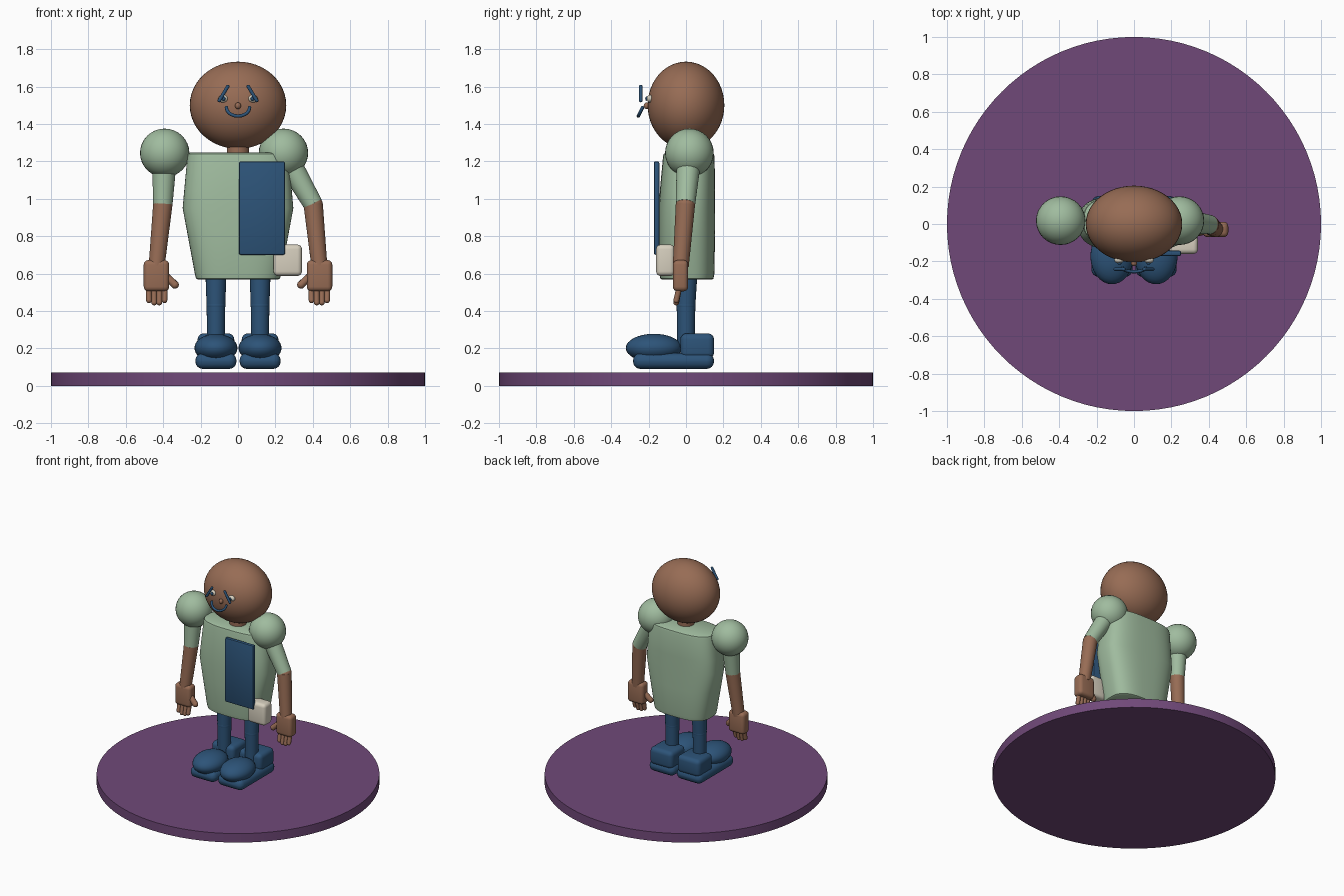
import bpy, bmesh, math
from mathutils import Vector

if "Cube" in bpy.data.objects:
    bpy.data.objects.remove(bpy.data.objects["Cube"])


def material(name, rgb):
    m = bpy.data.materials.new(name)
    m.diffuse_color = (*rgb, 1)
    m.use_nodes = True
    m.node_tree.nodes["Principled BSDF"].inputs["Base Color"].default_value = m.diffuse_color
    return m


PURPLE = material("purple", (0.162, 0.066, 0.190))
SKIN = material("brown skin", (0.310, 0.150, 0.090))
GREEN = material("sage green", (0.350, 0.500, 0.345))
BLUE = material("navy blue", (0.026, 0.088, 0.190))
CREAM = material("cream", (0.680, 0.630, 0.520))


def finish(name, mat, angle=40):
    ob = bpy.context.object
    ob.name = name
    ob.data.materials.append(mat)
    bpy.ops.object.shade_smooth_by_angle(angle=math.radians(angle))
    return ob


def ball(name, mat, loc, radii, seg=32):
    bpy.ops.mesh.primitive_uv_sphere_add(segments=seg, ring_count=seg // 2, location=loc)
    bpy.context.object.scale = radii
    bpy.ops.object.transform_apply(location=False, rotation=False, scale=True)
    return finish(name, mat)


def block(name, mat, lo, hi, bevel, segs=4):
    lo, hi = Vector(lo), Vector(hi)
    bpy.ops.mesh.primitive_cube_add(size=1, location=(lo + hi) / 2)
    ob = bpy.context.object
    ob.scale = hi - lo
    bpy.ops.object.transform_apply(location=False, rotation=False, scale=True)
    mod = ob.modifiers.new("round", "BEVEL")
    mod.width, mod.segments = bevel, segs
    bpy.ops.object.modifier_apply(modifier=mod.name)
    return finish(name, mat)


def limb(name, mat, a, b, r1, r2, seg=24):
    """Tapered cylinder from a to b."""
    a, b = Vector(a), Vector(b)
    bpy.ops.mesh.primitive_cone_add(vertices=seg, radius1=r1, radius2=r2,
                                    depth=(b - a).length, location=(a + b) / 2)
    bpy.context.object.rotation_euler = (b - a).to_track_quat("Z", "Y").to_euler()
    return finish(name, mat)


def rod(name, mat, points, r):
    """Round tube through points, with ball ends."""
    cu = bpy.data.curves.new(name, "CURVE")
    cu.dimensions = "3D"
    cu.bevel_depth, cu.bevel_resolution = r, 3
    sp = cu.splines.new("POLY")
    sp.points.add(len(points) - 1)
    for p, co in zip(sp.points, points):
        p.co = (*co, 1)
    ob = bpy.data.objects.new(name, cu)
    bpy.context.collection.objects.link(ob)
    bpy.ops.object.select_all(action="DESELECT")
    ob.select_set(True)
    bpy.context.view_layer.objects.active = ob
    bpy.ops.object.convert(target="MESH")
    finish(name, mat)
    for end in (points[0], points[-1]):
        ball(name + "_end", mat, end, (r, r, r), 12)


def loft(name, mat, rings, n, seg=64):
    """Stack of superellipse rings: (z, half width, half depth, centre y)."""
    bm = bmesh.new()
    loops = []
    for z, rx, ry, cy in rings:
        loop = []
        for i in range(seg):
            t = 2 * math.pi * i / seg
            c, s = math.cos(t), math.sin(t)
            x = math.copysign(abs(c) ** (2 / n), c) * rx
            y = math.copysign(abs(s) ** (2 / n), s) * ry
            loop.append(bm.verts.new((x, y + cy, z)))
        loops.append(loop)
    for a, b in zip(loops, loops[1:]):
        for i in range(seg):
            j = (i + 1) % seg
            bm.faces.new((a[i], a[j], b[j], b[i]))
    bm.faces.new(loops[0][::-1])
    bm.faces.new(loops[-1])
    me = bpy.data.meshes.new(name)
    bm.to_mesh(me)
    bm.free()
    ob = bpy.data.objects.new(name, me)
    bpy.context.collection.objects.link(ob)
    bpy.ops.object.select_all(action="DESELECT")
    ob.select_set(True)
    bpy.context.view_layer.objects.active = ob
    return finish(name, mat)


# Round stand
bpy.ops.mesh.primitive_cylinder_add(vertices=96, radius=1, depth=0.07, location=(0, 0, 0.035))
finish("stand", PURPLE)

# Torso
loft("torso", GREEN, [(0.567, 0.212, 0.132, 0.005), (0.573, 0.224, 0.142, 0.005),
                      (0.60, 0.231, 0.147, 0.005), (0.80, 0.268, 0.150, 0.005),
                      (0.95, 0.296, 0.150, 0.005), (1.05, 0.287, 0.147, 0.008),
                      (1.225, 0.271, 0.138, 0.015), (1.24, 0.267, 0.134, 0.015),
                      (1.247, 0.255, 0.122, 0.015)], 2.9)

# Head and neck
limb("neck", SKIN, (0, 0, 1.2), (0, 0, 1.32), 0.06, 0.06)
ball("head", SKIN, (0, 0, 1.5), (0.258, 0.205, 0.233), 48)
ball("nose", SKIN, (0, -0.21, 1.497), (0.016, 0.016, 0.018), 16)

# Front panel and hip pouch
block("chest_panel", BLUE, (0.005, -0.172, 0.70), (0.252, -0.142, 1.20), 0.01, 2)
block("hip_pouch", CREAM, (0.19, -0.16, 0.587), (0.342, -0.06, 0.755), 0.025)

# Smile
rod("mouth", BLUE, [(0.062 * math.sin(t), -0.255 + 0.022 * (1 - math.cos(t)),
                     1.442 + 0.045 * (1 - math.cos(t)))
                    for t in [math.pi / 2 * k / 5 for k in range(-5, 6)]], 0.009)

for s, side in ((-1, "left"), (1, "right")):
    # Eyes and brows
    ball(side + "_eye", CREAM, (s * 0.08, -0.192, 1.535), (0.026, 0.018, 0.021), 16)
    ball(side + "_pupil", BLUE, (s * 0.078, -0.21, 1.535), (0.011, 0.008, 0.012), 12)
    rod(side + "_brow", BLUE, [(s * 0.055, -0.242, 1.60), (s * 0.1, -0.242, 1.525)], 0.0095)

    # Legs
    x = s * 0.118
    limb(side + "_thigh", BLUE, (x, 0, 0.43), (x, 0.005, 0.60), 0.05, 0.056)
    ball(side + "_knee", BLUE, (x, 0, 0.43), (0.051, 0.051, 0.045), 24)
    limb(side + "_shin", BLUE, (x, 0, 0.2), (x, 0, 0.43), 0.046, 0.05)

    # Shoes
    block(side + "_sole", BLUE, (x - 0.11, -0.283, 0.09), (x + 0.11, 0.15, 0.175), 0.04)
    block(side + "_heel", BLUE, (x - 0.098, -0.03, 0.145), (x + 0.098, 0.15, 0.28), 0.032)
    ball(side + "_toe", BLUE, (x, -0.172, 0.202), (0.115, 0.15, 0.076))

    # Shoulder, sleeve and forearm
    shoulder = Vector((-0.392 if s < 0 else 0.243, 0.018, 1.245))
    elbow = Vector((s * 0.402, -0.003, 0.97))
    wrist = Vector((s * 0.435, -0.028, 0.64))
    ball(side + "_shoulder", GREEN, shoulder, (0.132, 0.13, 0.13))
    limb(side + "_sleeve", GREEN, elbow, shoulder, 0.052, 0.068)
    ball(side + "_elbow", SKIN, elbow, (0.052, 0.052, 0.045), 24)
    limb(side + "_forearm", SKIN, wrist, elbow, 0.043, 0.052)

    # Hand with fingers and thumb
    block(side + "_palm", SKIN, (s * 0.436 - 0.068, -0.07, 0.505),
          (s * 0.436 + 0.068, 0.012, 0.672), 0.025)
    for k in range(4):
        fx = s * (0.391 + 0.029 * k)
        tip = 0.453 if k in (1, 2) else 0.465
        rod(f"{side}_finger_{k + 1}", SKIN,
            [(fx, -0.035, 0.53), (s * 0.436 + (fx - s * 0.436) * 0.95, -0.052, tip - 0.008)], 0.0155)
    rod(side + "_thumb", SKIN, [(s * 0.385, -0.035, 0.585), (s * 0.337, -0.045, 0.54)], 0.021)
